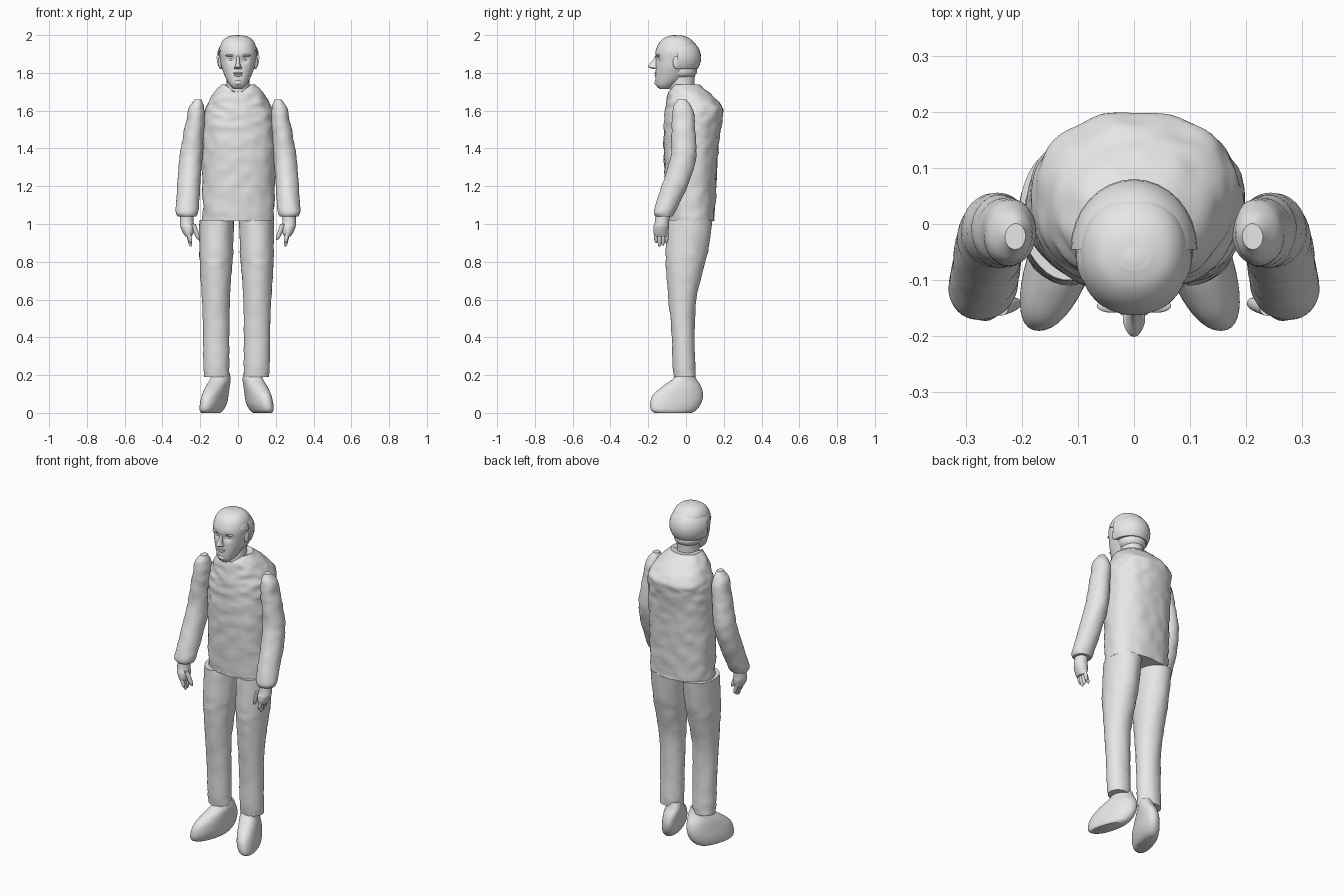
import bpy
import bmesh
import math
from mathutils import Vector, Matrix, noise

if "Cube" in bpy.data.objects:
    bpy.data.objects.remove(bpy.data.objects["Cube"], do_unlink=True)

grey = bpy.data.materials.new("plain grey")
grey.use_nodes = True
grey.diffuse_color = (0.8, 0.8, 0.8, 1)
grey.node_tree.nodes["Principled BSDF"].inputs["Base Color"].default_value = grey.diffuse_color


def finish(name, bm, angle=40):
    """Turn a bmesh into a smooth-shaded grey object."""
    bmesh.ops.recalc_face_normals(bm, faces=bm.faces)
    mesh = bpy.data.meshes.new(name)
    bm.to_mesh(mesh)
    bm.free()
    mesh.materials.append(grey)
    obj = bpy.data.objects.new(name, mesh)
    bpy.context.collection.objects.link(obj)
    bpy.ops.object.select_all(action="DESELECT")
    obj.select_set(True)
    bpy.context.view_layer.objects.active = obj
    bpy.ops.object.shade_smooth_by_angle(angle=math.radians(angle))
    return obj


def spline(rows, steps):
    """Smoothly interpolate between the given cross-sections."""
    rows = [Vector(row) for row in rows]
    for i in range(len(rows) - 1):
        before, a = rows[max(i - 1, 0)], rows[i]
        b, after = rows[i + 1], rows[min(i + 2, len(rows) - 1)]
        for step in range(steps):
            t = step / steps
            bend = (b - before) * t + (before * 2 - a * 5 + b * 4 - after) * t ** 2
            yield a + (bend + (a * 3 - before - b * 3 + after) * t ** 3) / 2
    yield rows[-1]


def loft(name, rows, side=1, shift=0, sides=40, steps=5, power=2.0, wrinkle=0, edit=None):
    """Skin cross-sections, each given as x min, x max, y min, y max, z."""
    bm = bmesh.new()
    rings = []
    for left, right, front, back, z in spline(rows, steps):
        ring = []
        for i in range(sides):
            angle = math.tau * i / sides
            c, s = math.cos(angle), math.sin(angle)
            c = math.copysign(abs(c) ** (2 / power), c)
            s = math.copysign(abs(s) ** (2 / power), s)
            middle = Vector(((left + right) / 2, (front + back) / 2, z))
            out = Vector((c * (right - left) / 2, s * (back - front) / 2, 0))
            point = middle + out
            bump = noise.noise(Vector((point.x * 18, point.y * 18, z * 30)))
            point += out.normalized() * bump * wrinkle
            if edit:
                edit(point)
            point.x = point.x * side + shift
            ring.append(bm.verts.new(point))
        rings.append(ring)
    for low, high in zip(rings, rings[1:]):
        for i in range(sides):
            j = (i + 1) % sides
            bm.faces.new((low[i], low[j], high[j], high[i]))
    bm.faces.new(rings[0])
    bm.faces.new(rings[-1])
    return finish(name, bm)


def blob(name, centre, radii, cuts=()):
    """An ellipsoid, optionally trimmed by planes."""
    bm = bmesh.new()
    matrix = Matrix.Translation(centre) @ Matrix.Diagonal((*radii, 1))
    bmesh.ops.create_uvsphere(bm, u_segments=32, v_segments=18, radius=1, matrix=matrix)
    for point, normal in cuts:
        geom = bm.verts[:] + bm.edges[:] + bm.faces[:]
        bmesh.ops.bisect_plane(bm, geom=geom, plane_co=point, plane_no=normal, clear_outer=True)
        bmesh.ops.holes_fill(bm, edges=[e for e in bm.edges if e.is_boundary], sides=0)
    return finish(name, bm)


def finger(name, start, end, radius, side):
    """A tapering digit hanging from start to end."""
    start, end = Vector(start), Vector(end)
    rows = []
    for t, size in ((0, 1), (0.5, 0.95), (0.85, 0.75), (1, 0.25)):
        p, r = start.lerp(end, t), radius * size
        rows.append((p.x - r, p.x + r, p.y - r, p.y + r, p.z))
    loft(name, rows, side=side, sides=12, steps=2)


# Jacket body, with the collar dipping to a V at the throat
def dip_collar(point):
    if point.z > 1.7 and point.y < 0:
        point.z -= 0.05 * max(0, 1 - abs(point.x) / 0.07) * (point.z - 1.7) / 0.035


loft("jacket_body", [
    (-.186, .192, -.10, .15, 1.015),
    (-.188, .194, -.11, .16, 1.2),
    (-.19, .198, -.118, .172, 1.4),
    (-.186, .194, -.115, .19, 1.55),
    (-.172, .18, -.11, .197, 1.61),
    (-.14, .145, -.10, .14, 1.68),
    (-.085, .09, -.085, .07, 1.738),
], sides=64, steps=8, power=2.25, wrinkle=.008, edit=dip_collar)


# Legs, feet, sleeves and hands for both sides
def splay(point):
    point.x -= 0.28 * (point.y + 0.05)


for label, side in (("left", 1), ("right", -1)):
    offset = 0 if side > 0 else -0.015
    loft(label + "_trouser_leg", [
        (.006, .19, -.10, .14, 1.02),
        (.01, .19, -.108, .115, .85),
        (.018, .185, -.105, .09, .75),
        (.028, .176, -.092, .055, .6),
        (.03, .17, -.075, .045, .4),
        (.03, .168, -.07, .05, .25),
        (.032, .165, -.065, .05, .19),
    ], side=side, shift=offset, wrinkle=.004)

    loft(label + "_shoe", [
        (.085, .165, -.165, .03, 0),
        (.07, .172, -.185, .055, .015),
        (.055, .172, -.19, .08, .05),
        (.05, .165, -.175, .09, .095),
        (.045, .155, -.125, .08, .14),
        (.04, .14, -.07, .055, .18),
        (.045, .135, -.05, .04, .215),
    ], side=side, shift=offset, power=2.2, edit=splay)

    loft(label + "_sleeve", [
        (.195, .23, -.045, 0, 1.66),
        (.18, .258, -.068, .03, 1.62),
        (.175, .272, -.075, .045, 1.56),
        (.18, .29, -.076, .05, 1.47),
        (.188, .307, -.08, .055, 1.37),
        (.195, .316, -.105, .035, 1.27),
        (.203, .323, -.14, -.005, 1.17),
        (.21, .33, -.17, -.055, 1.07),
        (.222, .322, -.162, -.07, 1.04),
    ], side=side, wrinkle=.004)

    loft(label + "_palm", [
        (.235, .305, -.16, -.085, 1.06),
        (.235, .307, -.165, -.09, 1.01),
        (.23, .305, -.172, -.09, .985),
        (.235, .292, -.172, -.095, .955),
        (.245, .28, -.165, -.1, .935),
    ], side=side, sides=24)

    for i, tip in enumerate((.9, .88, .885, .9)):
        y = -.158 + .018 * i
        finger(f"{label}_finger_{i + 1}", (.263, y, .955), (.25, y, tip), .0115, side)
    finger(label + "_thumb", (.238, -.15, 1), (.207, -.14, .915), .014, side)


# Head, with shallow sockets for the eyes
def carve_sockets(point):
    if point.y < -0.08:
        distance = (Vector((abs(point.x), point.z)) - Vector((.036, 1.872))).length
        point.y += 0.014 * math.exp(-(distance / 0.018) ** 2)


loft("head", [
    (-.024, .024, -.14, -.09, 1.715),
    (-.044, .044, -.158, -.06, 1.735),
    (-.064, .064, -.162, -.01, 1.77),
    (-.084, .084, -.16, .02, 1.82),
    (-.093, .093, -.16, .04, 1.86),
    (-.098, .098, -.162, .05, 1.91),
    (-.09, .09, -.145, .045, 1.955),
    (-.066, .066, -.115, .015, 1.985),
    (-.03, .03, -.08, -.02, 1.998),
], sides=64, power=2.15, edit=carve_sockets)

loft("neck", [
    (-.075, .075, -.085, .05, 1.66),
    (-.06, .06, -.085, .045, 1.74),
    (-.065, .065, -.08, .05, 1.84),
])

loft("nose", [
    (-.016, .016, -.172, -.14, 1.82),
    (-.02, .02, -.196, -.14, 1.828),
    (-.014, .014, -.2, -.14, 1.838),
    (-.009, .009, -.178, -.14, 1.865),
    (-.008, .008, -.163, -.14, 1.89),
], sides=20)

blob("upper_lip", (0, -.156, 1.798), (.027, .011, .006))
blob("lower_lip", (0, -.155, 1.787), (.023, .011, .007))
blob("chin", (0, -.145, 1.748), (.026, .022, .018))
for label, side in (("left", 1), ("right", -1)):
    blob(label + "_eye", (side * .036, -.132, 1.871), (.014, .013, .009))
    blob(label + "_brow", (side * .04, -.146, 1.892), (.026, .012, .006))
    blob(label + "_ear", (side * .094, -.05, 1.855), (.011, .02, .034))

# Hair: a rounded cap behind and a flatter piece over the forehead
blob("hair_back", (0, -.045, 1.88), (.113, .125, .114),
     [((0, -.045, 0), (0, -1, 0)), ((0, 0, 1.82), (0, 0, -1))])
blob("hair_front", (0, -.06, 1.9), (.104, .095, .1),
     [((0, -.142, 0), (0, -1, 0)), ((0, -.1, 1.92), (0, -.5, -1))])
blob("hair_nape", (0, -.02, 1.81), (.078, .078, .05))
